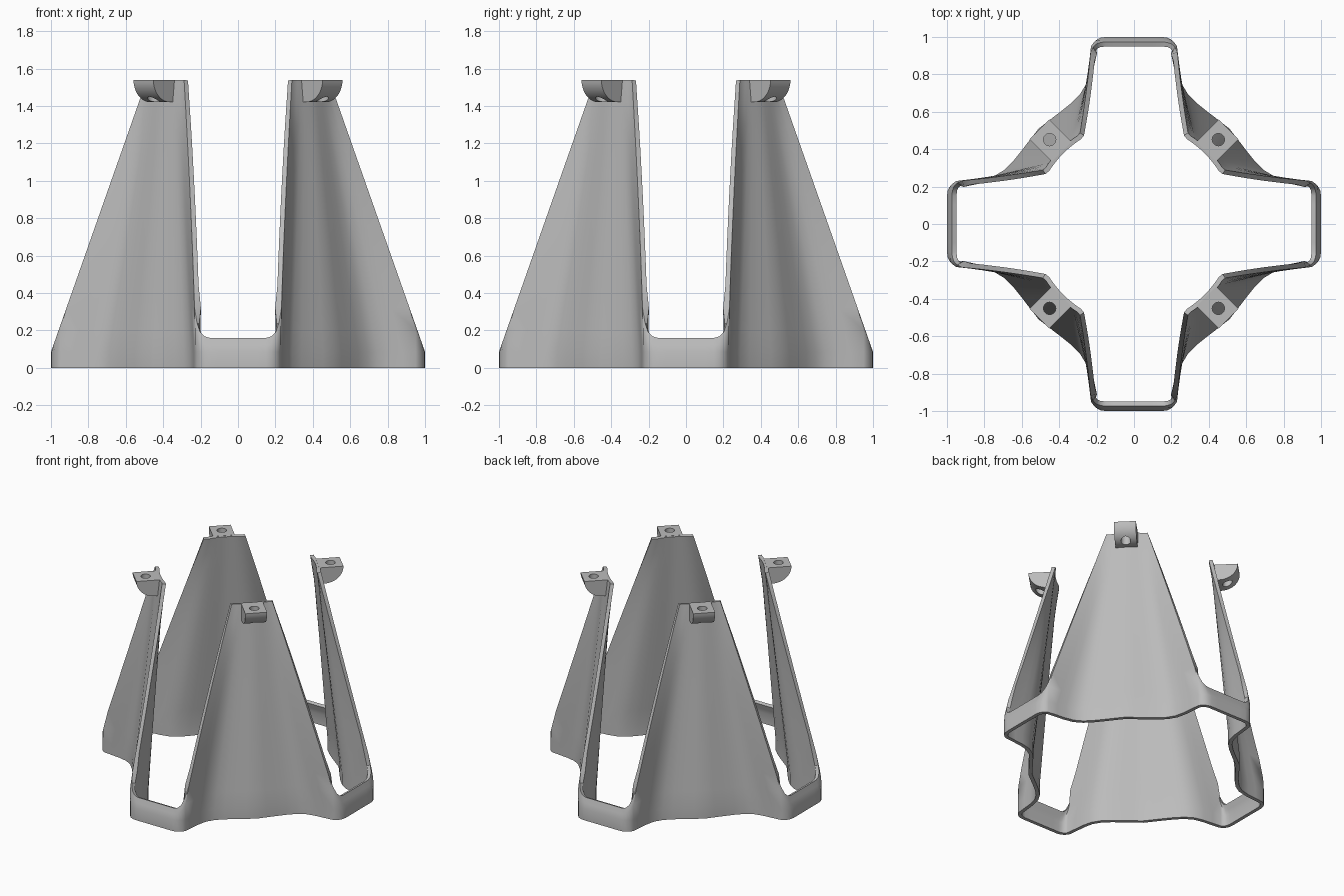
import bpy, bmesh, math
from mathutils import Matrix, Vector

if "Cube" in bpy.data.objects:
    bpy.data.objects.remove(bpy.data.objects["Cube"])

grey = bpy.data.materials.new("plain grey")
grey.use_nodes = True
grey.diffuse_color = (0.5, 0.5, 0.5, 1)
grey.node_tree.nodes["Principled BSDF"].inputs["Base Color"].default_value = (0.5, 0.5, 0.5, 1)

HEIGHT, KNEE, PANEL_START, TOP_RADIUS = 1.54, 0.085, 0.32, 0.56

# Half of an arm end: x, y and the height of the window sill above it
ARM = [(0, 1, .16), (.1, 1, .16), (.15, 1, .16), (.178, .996, .168),
       (.203, .983, .192), (.219, .966, .24)]
# Half of a panel at the foot, from window edge to its middle
PANEL = [(.228, .95), (.236, .88), (.243, .81), (.258, .745), (.29, .692),
         (.34, .643), (.4, .595), (.455, .553), (.51, .51)]


def make_object(name, bm):
    mesh = bpy.data.meshes.new(name)
    bm.to_mesh(mesh)
    bm.free()
    mesh.materials.append(grey)
    obj = bpy.data.objects.new(name, mesh)
    bpy.context.collection.objects.link(obj)
    return obj


def activate(obj):
    bpy.ops.object.select_all(action='DESELECT')
    obj.select_set(True)
    bpy.context.view_layer.objects.active = obj


def slope(z):
    """Depth of the slanted plane that carries the window rims."""
    return min(1, 1 - 0.352 * (z - KNEE))


def arm_point(i, z):
    x, y, _ = ARM[i]
    return Vector((x, min(y, slope(z)), z))


def panel_point(i, z):
    """Straight loft from the wavy foot to a circle at the top."""
    x, y = PANEL[i]
    t = max(0, (z - KNEE) / (HEIGHT - KNEE))
    a = math.radians(31 + 14 * i / (len(PANEL) - 1))
    px = x + (TOP_RADIUS * math.sin(a) - x) * (t ** 1.4 if i == 0 else t)
    py = y + (TOP_RADIUS * math.cos(a) - y) * t
    return Vector((px, min(y, slope(z)) if i == 0 else py, z))


def band(top):
    return [0, KNEE, (KNEE + top) / 2, top]


# Shell: one eighth as columns, then mirrored and turned around the axis
columns = [[arm_point(i, z) for z in band(ARM[i][2])] for i in range(len(ARM))]
steps = 10
rows = band(PANEL_START) + [PANEL_START + (HEIGHT - PANEL_START) * k / steps
                            for k in range(1, steps + 1)]
columns += [[panel_point(i, z) for z in rows] for i in range(len(PANEL))]

bm = bmesh.new()
for quarter in range(4):
    turn = Matrix.Rotation(quarter * math.pi / 2, 4, 'Z')
    for side in (1, -1):
        place = turn @ Matrix.Diagonal((side, 1, 1, 1))
        grid = [[bm.verts.new(place @ p) for p in col] for col in columns]
        for a, b in zip(grid, grid[1:]):
            for j in range(min(len(a), len(b)) - 1):
                quad = [a[j], a[j + 1], b[j + 1], b[j]]
                bm.faces.new(quad[::side])
bmesh.ops.remove_doubles(bm, verts=bm.verts, dist=0.0005)
shell = make_object("four_panel_shell", bm)
wall = shell.modifiers.new("wall", 'SOLIDIFY')
wall.thickness = 0.026
wall.offset = -1
wall.use_even_offset = True
activate(shell)
bpy.ops.object.modifier_apply(modifier="wall")
bpy.ops.object.shade_smooth_by_angle(angle=math.radians(35))

# Mounting lugs: quarter-round blocks with a vertical screw hole
for name, angle in (("back_left", 45), ("back_right", 135),
                    ("front_right", 225), ("front_left", 315)):
    turn = Matrix.Rotation(math.radians(angle), 4, 'Z')
    profile = [(.548, HEIGHT), (.548, 1.42)]
    for k in range(13):
        a = k / 12 * math.pi / 2
        profile.append((.588 + .127 * math.sin(a), HEIGHT - .12 * math.cos(a)))
    bm = bmesh.new()
    face = bm.faces.new([bm.verts.new((r, -.075, z)) for r, z in profile])
    new = bmesh.ops.extrude_face_region(bm, geom=[face])["geom"]
    bmesh.ops.translate(bm, vec=(0, .15, 0),
                        verts=[g for g in new if isinstance(g, bmesh.types.BMVert)])
    bmesh.ops.recalc_face_normals(bm, faces=bm.faces)
    bm.transform(turn)
    lug = make_object(name + "_lug", bm)

    bm = bmesh.new()
    bmesh.ops.create_cone(bm, cap_ends=True, segments=32, radius1=.033,
                          radius2=.033, depth=.4,
                          matrix=turn @ Matrix.Translation((.638, 0, 1.48)))
    cutter = make_object("hole_cutter", bm)
    cutter.hide_render = True
    hole = lug.modifiers.new("hole", 'BOOLEAN')
    hole.operation = 'DIFFERENCE'
    hole.solver = 'EXACT'
    hole.object = cutter
    activate(lug)
    bpy.ops.object.modifier_apply(modifier="hole")
    bpy.data.objects.remove(cutter)
    bpy.ops.object.shade_smooth_by_angle(angle=math.radians(30))
